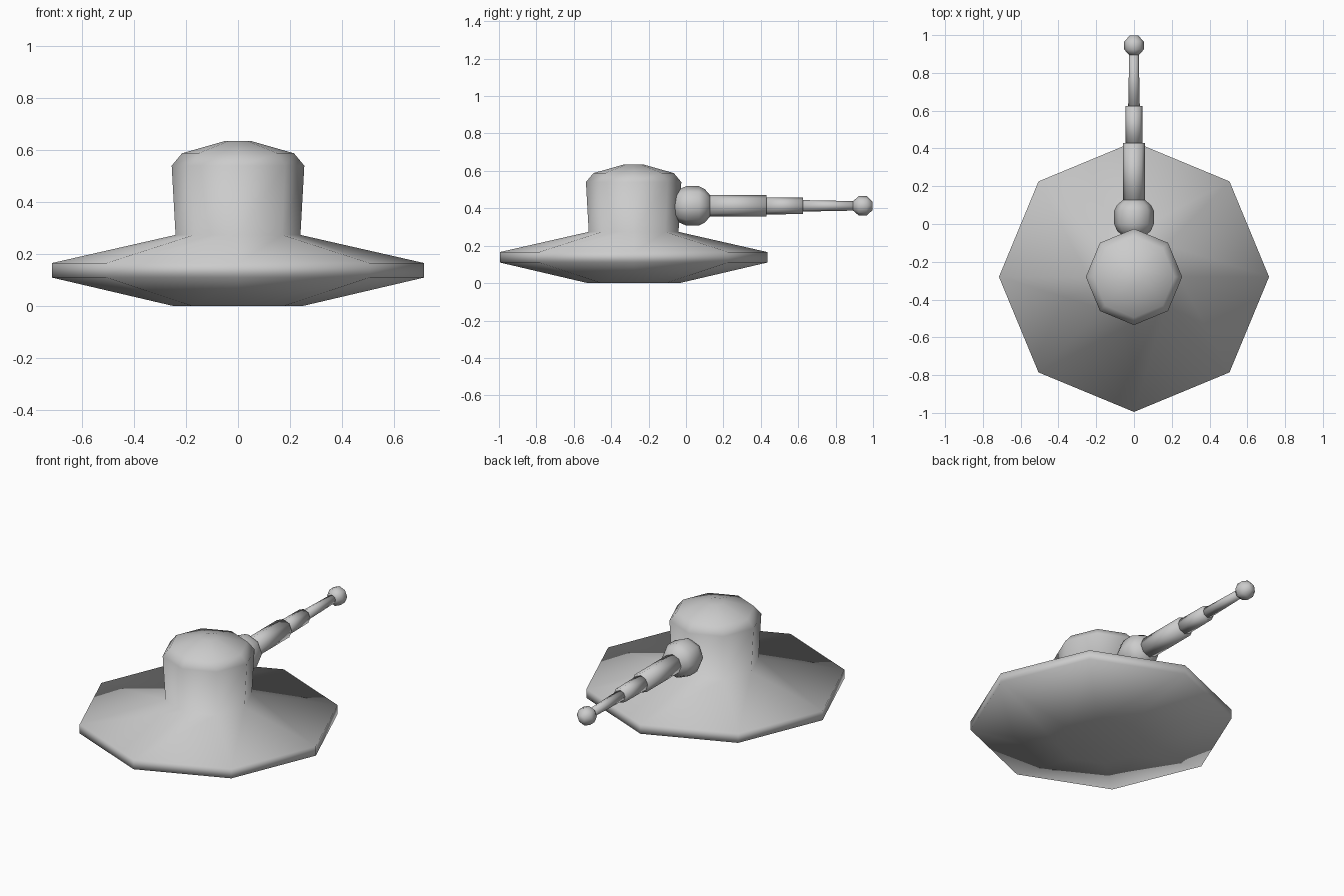
import bpy, bmesh, math
from mathutils import Matrix

if "Cube" in bpy.data.objects:
    bpy.data.objects.remove(bpy.data.objects["Cube"])

grey = bpy.data.materials.new("light_grey")
grey.diffuse_color = (0.6, 0.6, 0.6, 1)
grey.use_nodes = True
grey.node_tree.nodes["Principled BSDF"].inputs["Base Color"].default_value = grey.diffuse_color


def lathe(name, profile, matrix, sides=8):
    """Spin (radius, height) points into a closed, smooth-shaded solid."""
    bm = bmesh.new()
    rings = []
    for r, h in profile:
        rings.append([bm.verts.new((r * math.cos(2 * math.pi * i / sides),
                                    r * math.sin(2 * math.pi * i / sides), h))
                      for i in range(sides)])
    for a, b in zip(rings, rings[1:]):
        for i in range(sides):
            j = (i + 1) % sides
            bm.faces.new((a[i], a[j], b[j], b[i]))
    bm.faces.new(rings[0][::-1])
    bm.faces.new(rings[-1])
    bmesh.ops.transform(bm, matrix=matrix, verts=bm.verts)
    bmesh.ops.recalc_face_normals(bm, faces=bm.faces)
    for f in bm.faces:
        f.smooth = True
    mesh = bpy.data.meshes.new(name)
    bm.to_mesh(mesh)
    bm.free()
    mesh.materials.append(grey)
    obj = bpy.data.objects.new(name, mesh)
    bpy.context.collection.objects.link(obj)


# Saucer base with the domed turret rising from it
lathe("saucer_and_turret",
      [(0.245, 0), (0.715, 0.11), (0.715, 0.166), (0.24, 0.274),
       (0.255, 0.54), (0.215, 0.588), (0.05, 0.635)],
      Matrix.Translation((0, -0.28, 0)))

# Arm parts are spun about the y axis
along_y = Matrix.Translation((0, 0, 0.413)) @ Matrix.Rotation(-math.pi / 2, 4, 'X')

# Pivot ball at the turret
lathe("pivot_ball", [(0.055, -0.068), (0.09, -0.035), (0.105, 0.0), (0.105, 0.07),
                     (0.09, 0.1), (0.05, 0.135)], along_y)

# Telescoping barrel sections
for name, r0, r1, y0, y1 in (("barrel_rear", 0.058, 0.058, 0.1, 0.43),
                             ("barrel_middle", 0.046, 0.044, 0.42, 0.625),
                             ("barrel_front", 0.031, 0.025, 0.61, 0.92)):
    lathe(name, [(r0, y0), (r1, y1)], along_y)

# Tip ball
lathe("tip_ball", [(0.026, 0.894), (0.052, 0.924), (0.052, 0.966), (0.022, 0.998)], along_y)
